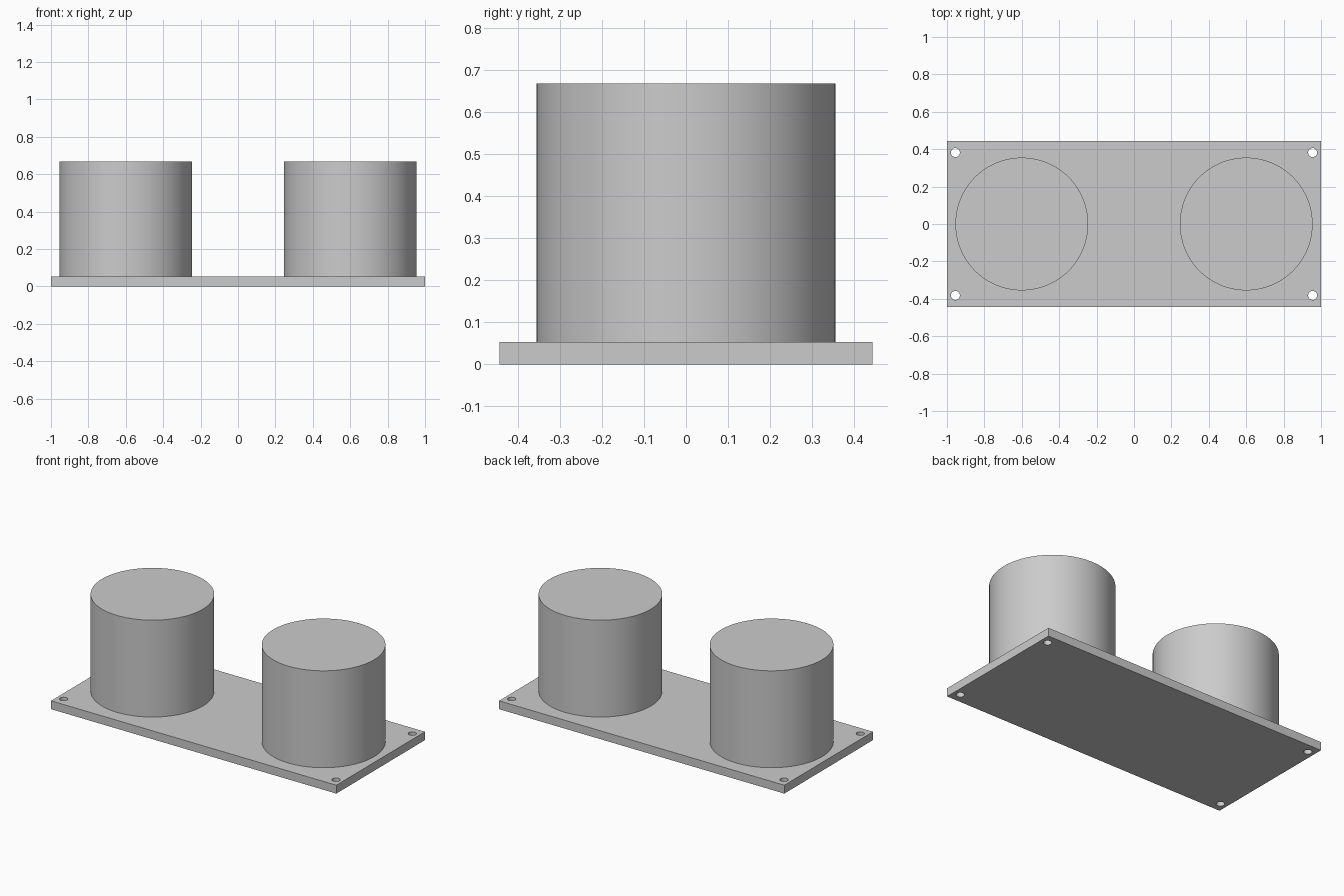
import bpy
import bmesh
import math
from mathutils import Matrix

cube = bpy.data.objects.get("Cube")
if cube:
    bpy.data.objects.remove(cube, do_unlink=True)

LENGTH, WIDTH, THICK = 2.0, 0.887, 0.053
TOP = 0.667
DRUM_X, DRUM_R = 0.6, 0.355
HOLE_X, HOLE_Y, HOLE_R = 0.955, 0.382, 0.024

grey = bpy.data.materials.new("plain grey")
grey.use_nodes = True
colour = (0.6, 0.6, 0.6, 1.0)
grey.diffuse_color = colour
grey.node_tree.nodes["Principled BSDF"].inputs["Base Color"].default_value = colour


def add_cylinder(bm, x, y, radius, low, high, sides):
    bmesh.ops.create_cone(
        bm, cap_ends=True, segments=sides, radius1=radius, radius2=radius,
        depth=high - low, matrix=Matrix.Translation((x, y, (low + high) / 2)))


def make_object(name, bm):
    mesh = bpy.data.meshes.new(name)
    bm.to_mesh(mesh)
    bm.free()
    mesh.materials.append(grey)
    obj = bpy.data.objects.new(name, mesh)
    bpy.context.collection.objects.link(obj)
    return obj


def smooth(obj):
    bpy.ops.object.select_all(action="DESELECT")
    obj.select_set(True)
    bpy.context.view_layer.objects.active = obj
    bpy.ops.object.shade_smooth_by_angle(angle=math.radians(30))


# Base plate
bm = bmesh.new()
bmesh.ops.create_cube(bm, size=1, matrix=Matrix.Translation((0, 0, THICK / 2))
                      @ Matrix.Diagonal((LENGTH, WIDTH, THICK, 1)))
plate = make_object("base_plate", bm)

# Corner screw holes, cut right through the plate
bm = bmesh.new()
for sx in (-1, 1):
    for sy in (-1, 1):
        add_cylinder(bm, sx * HOLE_X, sy * HOLE_Y, HOLE_R, -THICK, 2 * THICK, 32)
cutter = make_object("hole_cutter", bm)
cutter.hide_render = True

cut = plate.modifiers.new("screw holes", "BOOLEAN")
cut.operation = "DIFFERENCE"
cut.solver = "EXACT"
cut.object = cutter
bpy.context.view_layer.objects.active = plate
bpy.ops.object.modifier_apply(modifier=cut.name)
bpy.data.objects.remove(cutter, do_unlink=True)
smooth(plate)

# Two drums standing on the plate
for name, side in (("right_drum", -1), ("left_drum", 1)):
    bm = bmesh.new()
    add_cylinder(bm, side * DRUM_X, 0, DRUM_R, THICK, TOP, 96)
    smooth(make_object(name, bm))
